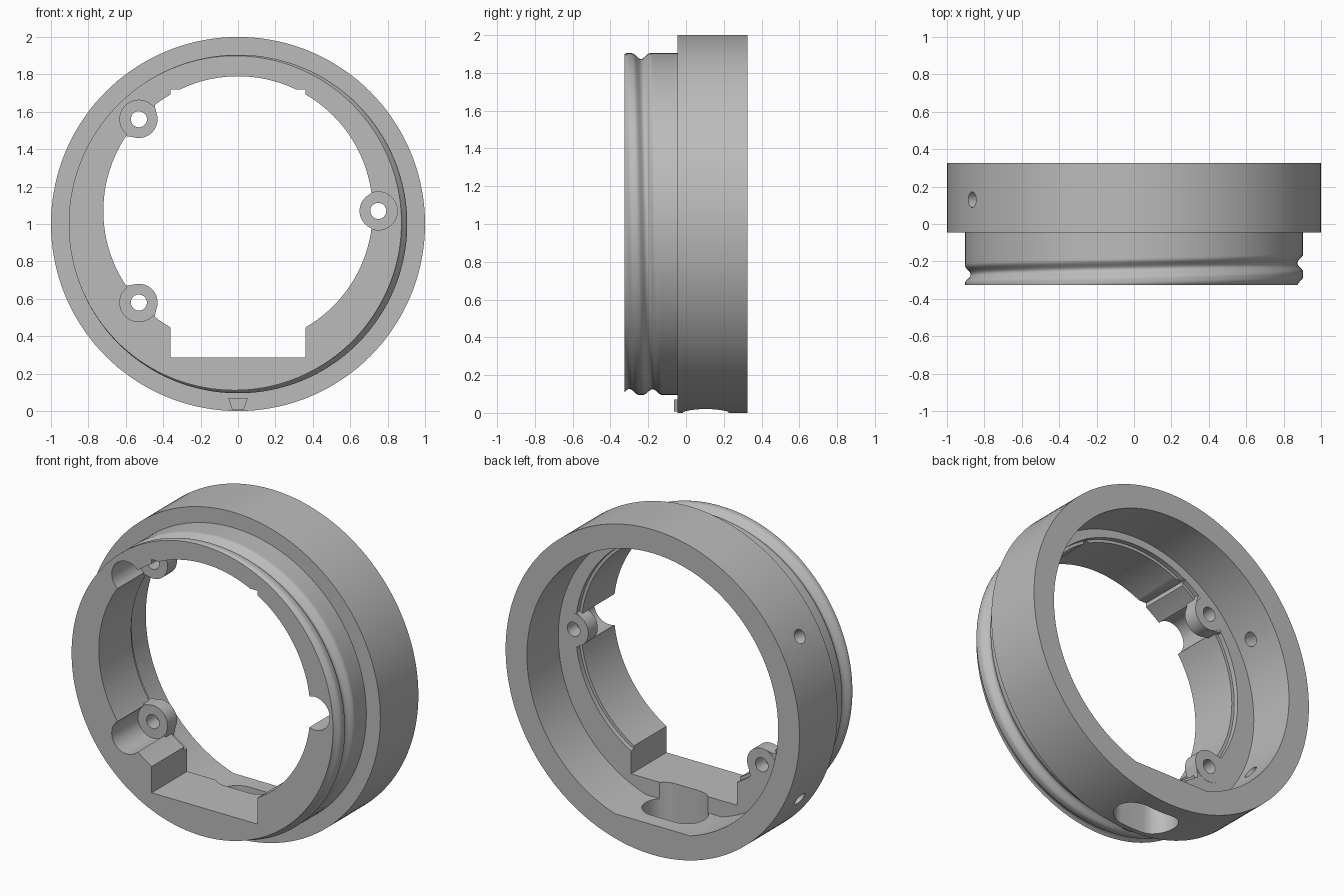
import bpy, bmesh
from math import sin, cos, pi, radians, atan2, hypot
from mathutils import Vector, Matrix

if "Cube" in bpy.data.objects:
    bpy.data.objects.remove(bpy.data.objects["Cube"], do_unlink=True)

gray = bpy.data.materials.new("plain_gray")
gray.use_nodes = True
gray.diffuse_color = (0.5, 0.5, 0.5, 1)
gray.node_tree.nodes["Principled BSDF"].inputs["Base Color"].default_value = (0.5, 0.5, 0.5, 1)


def make(name, bm):
    bmesh.ops.recalc_face_normals(bm, faces=bm.faces)
    mesh = bpy.data.meshes.new(name)
    bm.to_mesh(mesh)
    bm.free()
    mesh.materials.append(gray)
    obj = bpy.data.objects.new(name, mesh)
    bpy.context.collection.objects.link(obj)
    return obj


def prism(name, points, lo, hi, vertical=False):
    """Extrude an outline along y, or along z when vertical."""
    bm = bmesh.new()
    place = lambda p, h: (p[0], p[1], h) if vertical else (p[0], h, p[1])
    rings = [[bm.verts.new(place(p, h)) for p in points] for h in (lo, hi)]
    n = len(points)
    for i in range(n):
        j = (i + 1) % n
        bm.faces.new((rings[0][i], rings[0][j], rings[1][j], rings[1][i]))
    for ring in rings:
        bm.faces.new(ring)
    return make(name, bm)


def circle(x, z, r, n=48, start=0, sweep=2 * pi):
    return [(x + r * cos(start + sweep * i / n), z + r * sin(start + sweep * i / n)) for i in range(n)]


def groove_depth(angle, y):
    """Helical groove, advancing clockwise around the neck."""
    depth = 0
    for turn in (-1, 0):
        t = (-pi / 2 - angle) % (2 * pi) + 2 * pi * turn
        d = abs(y - (-0.30 + 0.122 * t / (2 * pi)))
        if d < 0.05:
            depth = max(depth, 0.032 * (0.5 + 0.5 * cos(pi * d / 0.05)))
    # run-out just past the bottom
    t = (-pi / 2 - angle) % (2 * pi)
    d = abs(y + 0.178 - 0.122 * t / (2 * pi))
    if t < 0.6 and d < 0.05:
        depth = max(depth, 0.032 * (1 - t / 0.6) * (0.5 + 0.5 * cos(pi * d / 0.05)))
    return depth


def threaded_neck():
    bm = bmesh.new()
    segs, rows = 144, 32
    rings = []
    for k in range(rows + 1):
        y = -0.325 + 0.275 * k / rows
        ring = []
        for i in range(segs):
            a = 2 * pi * (i + 0.5) / segs
            r = 0.905 - groove_depth(a, y)
            ring.append(bm.verts.new((r * cos(a), y, 1 + r * sin(a))))
        rings.append(ring)
    rings.append([bm.verts.new((v.co.x, 0.0, v.co.z)) for v in rings[-1]])
    for lower, upper in zip(rings, rings[1:]):
        for i in range(segs):
            j = (i + 1) % segs
            bm.faces.new((lower[i], lower[j], upper[j], upper[i]))
    bm.faces.new(rings[0])
    bm.faces.new(rings[-1])
    return make("threaded_neck", bm)


def combine(body, tool, operation):
    mod = body.modifiers.new("cut", "BOOLEAN")
    mod.operation, mod.solver, mod.object = operation, "EXACT", tool
    bpy.context.view_layer.objects.active = body
    bpy.ops.object.modifier_apply(modifier=mod.name)
    bpy.data.objects.remove(tool, do_unlink=True)


# Wide rear ring joined to the threaded neck
FLOOR = 0.02
body = prism("housing_ring", circle(0, 1, 1, 144), -0.045, 0.325)
combine(body, threaded_neck(), "UNION")

# Rear cavity with a flat at the bottom
flat = radians(17.5)
cavity = circle(0, 1, 0.855, 120, -pi / 2 + flat, 2 * pi - 2 * flat)
cavity.append((-0.855 * sin(flat), 1 - 0.855 * cos(flat)))
combine(body, prism("cavity", cavity, FLOOR, 0.5), "DIFFERENCE")

# Front opening: round with a rectangular window, and a shallow rear lip
combine(body, prism("opening", circle(0, 1.07, 0.72, 120), -0.5, 0.1), "DIFFERENCE")
window = [(-0.36, 0.285), (0.36, 0.285), (0.36, 1.72), (-0.36, 1.72)]
combine(body, prism("window", window, -0.5, 0.1), "DIFFERENCE")
combine(body, prism("lip", circle(0, 1.07, 0.738, 120), -0.01, 0.1), "DIFFERENCE")

# Slot through the bottom wall
slot = circle(0.08, 0.105, 0.12, 24, -pi / 2, pi) + [(0.08, 0.225)]
slot += circle(-0.08, 0.105, 0.12, 24, pi / 2, pi) + [(-0.08, -0.015)]
combine(body, prism("slot", slot, -0.2, 0.6, True), "DIFFERENCE")

# Screw lugs: front pocket, lug with flared neck, screw hole
for x, z in ((-0.53, 1.56), (-0.53, 0.58), (0.75, 1.07)):
    combine(body, prism("pocket", circle(x, z, 0.102), -0.5, -0.07), "DIFFERENCE")
    out = Vector((x, z - 1.07)).normalized()
    side = Vector((-out.y, out.x))
    mid = Vector((x, z))
    neck = [mid + out * r + side * s
            for r, s in ((-0.05, -0.086), (0.03, -0.14), (0.03, 0.14), (-0.05, 0.086))]
    combine(body, prism("neck", neck, -0.069, FLOOR - 0.001), "UNION")
    combine(body, prism("lug", circle(x, z, 0.1), -0.07, FLOOR + 0.001), "UNION")
    combine(body, prism("screw_hole", circle(x, z, 0.043, 32), -0.5, 0.2), "DIFFERENCE")

# Radial pin holes on the right side
for angle in (150, 210):
    a = radians(angle)
    bm = bmesh.new()
    turn = Vector((cos(a), 0, sin(a))).to_track_quat("Z", "Y").to_matrix().to_4x4()
    spot = Matrix.Translation((0.95 * cos(a), 0.13, 1 + 0.95 * sin(a)))
    bmesh.ops.create_cone(bm, cap_ends=True, segments=32, radius1=0.042, radius2=0.042,
                          depth=0.4, matrix=spot @ turn)
    combine(body, make("pin_hole", bm), "DIFFERENCE")

# Small locating key at the bottom front
key = [(-0.032, 0.008), (0.032, 0.008), (0.052, 0.07), (-0.052, 0.07)]
combine(body, prism("key", key, -0.063, -0.02), "UNION")

bpy.ops.object.select_all(action="DESELECT")
body.select_set(True)
bpy.context.view_layer.objects.active = body
bpy.ops.object.shade_smooth_by_angle(angle=radians(30))
